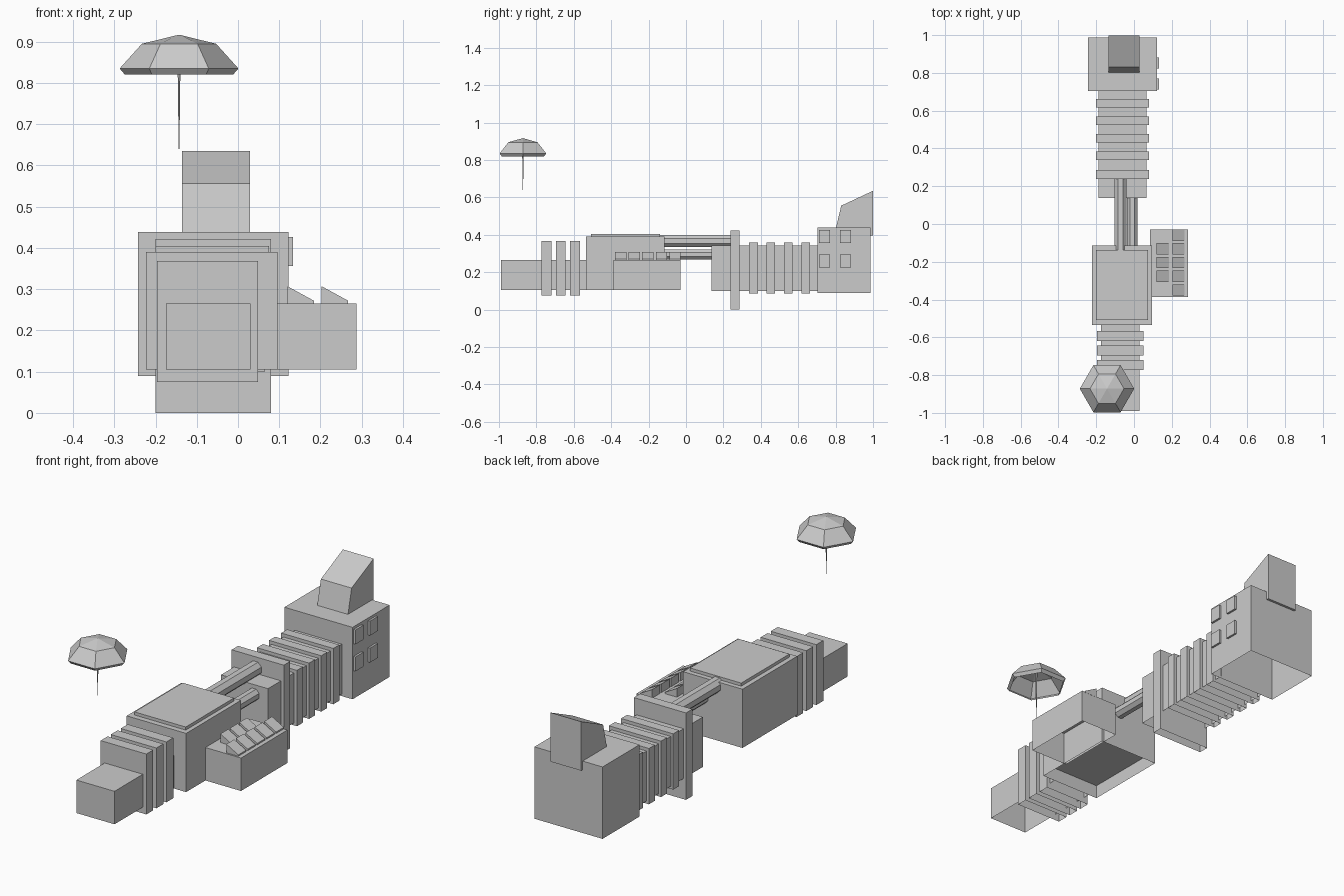
import bpy, bmesh, math
from mathutils import Matrix

if "Cube" in bpy.data.objects:
    bpy.data.objects.remove(bpy.data.objects["Cube"])


def finish(name, bm):
    bmesh.ops.recalc_face_normals(bm, faces=bm.faces)
    mesh = bpy.data.meshes.new(name)
    bm.to_mesh(mesh)
    bm.free()
    ob = bpy.data.objects.new(name, mesh)
    bpy.context.collection.objects.link(ob)
    return ob


def box(name, x, y, z, open_bottom=True):
    """Box from (min, max) ranges; the hull pieces are hollow underneath."""
    bm = bmesh.new()
    bmesh.ops.create_cube(bm, size=1)
    for v in bm.verts:
        v.co = [r[0] if c < 0 else r[1] for c, r in zip(v.co, (x, y, z))]
    if open_bottom:
        low = [f for f in bm.faces if all(abs(v.co.z - z[0]) < 1e-6 for v in f.verts)]
        bmesh.ops.delete(bm, geom=low, context='FACES_ONLY')
    return finish(name, bm)


def prism(name, pts, offset):
    """Extrude a planar profile along an offset."""
    bm = bmesh.new()
    f = bm.faces.new([bm.verts.new(p) for p in pts])
    ext = bmesh.ops.extrude_face_region(bm, geom=[f], use_keep_orig=True)
    vs = [g for g in ext['geom'] if isinstance(g, bmesh.types.BMVert)]
    bmesh.ops.translate(bm, verts=vs, vec=offset)
    return finish(name, bm)


def pipe(name, x, z, r, y0, y1):
    bm = bmesh.new()
    m = Matrix.Translation((x, (y0 + y1) / 2, z)) @ Matrix.Rotation(math.pi / 2, 4, 'X')
    bmesh.ops.create_cone(bm, cap_ends=True, segments=8, radius1=r, radius2=r,
                          depth=y1 - y0, matrix=m @ Matrix.Rotation(math.pi / 8, 4, 'Z'))
    return finish(name, bm)


# Front section: core and three ribs
box("front_core", (-0.175, 0.03), (-0.99, -0.535), (0.105, 0.265))
for i in range(3):
    y = -0.773 + i * 0.077
    box(f"front_rib_{i}", (-0.196, 0.049), (y, y + 0.053), (0.075, 0.368))

# Main body with roof plate and recessed floor
box("main_body", (-0.223, 0.096), (-0.535, -0.115), (0.105, 0.39))
box("roof_plate", (-0.20, 0.075), (-0.508, -0.138), (0.39, 0.405))
box("body_floor", (-0.222, 0.095), (-0.534, -0.116), (0.17, 0.175), False)

# Side console with sloped keys
box("side_console", (0.085, 0.287), (-0.387, -0.03), (0.105, 0.265))
for col, (x, rows) in enumerate(((0.12, (1, 2, 3)), (0.203, range(5)))):
    for j in rows:
        y = -0.379 + j * 0.0725
        prism(f"key_{col}_{j}", [(x, y, 0.262), (x + 0.064, y, 0.262),
                                 (x + 0.064, y, 0.272), (x, y, 0.307)], (0, 0.06, 0))

# Connecting pipes
pipe("upper_pipe", -0.072, 0.367, 0.035, -0.14, 0.24)
pipe("lower_pipe", -0.01, 0.295, 0.03, -0.14, 0.14)

# Rear section: core, tall bulkhead and ribs
box("rear_core", (-0.187, 0.065), (0.137, 0.705), (0.10, 0.342))
box("tall_bulkhead", (-0.20, 0.08), (0.237, 0.286), (0.0, 0.422))
for i in range(4):
    y = 0.338 + i * 0.093
    box(f"rear_rib_{i}", (-0.20, 0.08), (y, y + 0.046), (0.087, 0.358))

# Rear block with side windows
box("rear_block", (-0.243, 0.123), (0.703, 0.987), (0.09, 0.439))
for i, y in enumerate((0.712, 0.823)):
    for j, z in enumerate((0.225, 0.356)):
        box(f"window_{i}_{j}", (0.12, 0.133), (y, y + 0.059), (z, z + 0.07), False)

# Slanted tower on the rear block
prism("slanted_tower", [(-0.136, 0.792, 0.397), (-0.136, 0.83, 0.556),
                        (-0.136, 0.999, 0.635), (-0.136, 0.999, 0.397)], (0.165, 0, 0))

# Hexagonal canopy shell with a thin pointed stem
cx, cy = -0.143, -0.872
bm = bmesh.new()
apex = bm.verts.new((cx, cy, 0.917))
rings = [[bm.verts.new((cx + r * math.cos(k * math.pi / 3),
                        cy + r * math.sin(k * math.pi / 3), z)) for k in range(6)]
         for r, z in ((0.09, 0.895), (0.144, 0.835), (0.131, 0.82))]
for k in range(6):
    n = (k + 1) % 6
    bm.faces.new((apex, rings[0][k], rings[0][n]))
    for a, b in zip(rings, rings[1:]):
        bm.faces.new((a[k], b[k], b[n], a[n]))
finish("canopy", bm)

bm = bmesh.new()
bmesh.ops.create_cone(bm, cap_ends=True, segments=6, radius1=0.001, radius2=0.005,
                      depth=0.27, matrix=Matrix.Translation((cx, cy, 0.775)))
finish("canopy_stem", bm)
